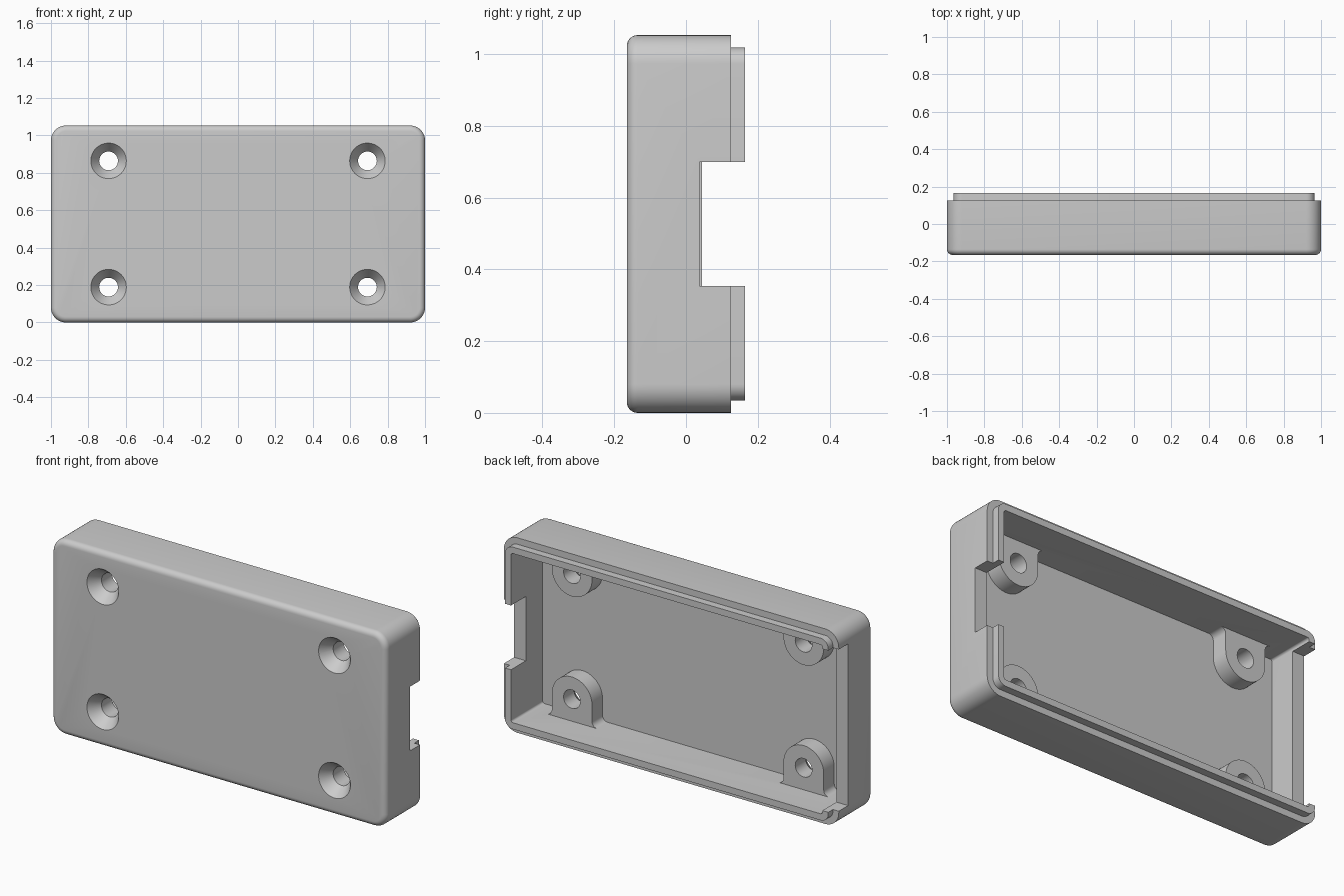
import bpy, bmesh, math
from mathutils import Vector

if "Cube" in bpy.data.objects:
    bpy.data.objects.remove(bpy.data.objects["Cube"])

HEIGHT = 1.053
MID = HEIGHT / 2
CORNER = 0.08
FILLET = 0.03
FRONT, SEAM, BACK, FLOOR = -0.165, 0.125, 0.165, -0.105
LIP, WALL = 0.035, 0.07

grey = bpy.data.materials.new("plain grey plastic")
grey.use_nodes = True
colour = (0.6, 0.6, 0.6, 1)
grey.diffuse_color = colour
grey.node_tree.nodes["Principled BSDF"].inputs["Base Color"].default_value = colour


def loft(name, rings):
    """Solid made by joining equal-sized rings of points, capped at both ends."""
    bm = bmesh.new()
    loops = [[bm.verts.new(p) for p in ring] for ring in rings]
    n = len(loops[0])
    for a, b in zip(loops, loops[1:]):
        for i in range(n):
            j = (i + 1) % n
            bm.faces.new((a[i], a[j], b[j], b[i]))
    bm.faces.new(loops[0][::-1])
    bm.faces.new(loops[-1])
    bmesh.ops.recalc_face_normals(bm, faces=bm.faces)
    mesh = bpy.data.meshes.new(name)
    bm.to_mesh(mesh)
    bm.free()
    mesh.materials.append(grey)
    obj = bpy.data.objects.new(name, mesh)
    bpy.context.collection.objects.link(obj)
    return obj


def rounded_rect(y, inset, steps=10):
    r = max(CORNER - inset, 0.012)
    w, h = 1 - inset - r, MID - inset - r
    points = []
    for k, (sx, sz) in enumerate([(1, 1), (-1, 1), (-1, -1), (1, -1)]):
        for i in range(steps + 1):
            a = (k + i / steps) * math.pi / 2
            points.append((sx * w + r * math.cos(a), y, MID + sz * h + r * math.sin(a)))
    return points


def circle(x, y, z, r, n=48):
    return [(x + r * math.cos(math.tau * i / n), y, z + r * math.sin(math.tau * i / n))
            for i in range(n)]


def box(name, lo, hi):
    (x0, y0, z0), (x1, y1, z1) = lo, hi
    return loft(name, [[(x0, y, z0), (x1, y, z0), (x1, y, z1), (x0, y, z1)]
                       for y in (y0, y1)])


def boss_profile(r=0.12, flare=0.03):
    """Half-round lug outline, flared where it meets the side wall."""
    base = WALL - lug_z
    half = [(r + flare, base - 0.025)]
    for i in range(7):
        a = math.pi / 2 * i / 6
        half.append((r + flare - flare * math.sin(a), base + flare - flare * math.cos(a)))
    half += [(r * math.cos(math.pi * i / 32), r * math.sin(math.pi * i / 32))
             for i in range(17)]
    return half + [(-u, v) for u, v in half[-2::-1]]


def combine(target, tool, operation):
    mod = target.modifiers.new(operation.lower(), 'BOOLEAN')
    mod.object, mod.operation, mod.solver = tool, operation, 'EXACT'
    bpy.context.view_layer.update()
    bpy.context.view_layer.objects.active = target
    bpy.ops.object.modifier_apply(modifier=mod.name)
    bpy.data.objects.remove(tool)


# Hollow shell: filleted front, stepped lip, open back
rings = []
for i in range(7):
    a = math.pi / 2 * i / 6
    rings.append(rounded_rect(FRONT + FILLET * (1 - math.sin(a)), FILLET * (1 - math.cos(a))))
rings.reverse()
rings.sort(key=lambda ring: ring[0][1])
for y, inset in [(SEAM, 0), (SEAM, LIP), (BACK, LIP), (BACK, WALL), (FLOOR, WALL)]:
    rings.append(rounded_rect(y, inset))
shell = loft("enclosure_shell", rings)

# Screw lugs inside, each joined to the nearest long wall
lug_x, lug_z = 0.692, 0.189
spots = [(sx * lug_x, MID + sz * (MID - lug_z), -sz) for sx in (1, -1) for sz in (1, -1)]
for x, z, up in spots:
    lug = loft("screw_lug", [[(x + u, y, z + up * v) for u, v in boss_profile()]
                             for y in (FLOOR - 0.02, -0.015)])
    combine(shell, lug, 'UNION')

# Countersunk screw holes
for x, z, up in spots:
    slope = (0.095 - 0.05) / 0.06
    drill = loft("screw_hole", [circle(x, FRONT - 0.02, z, 0.095 + slope * 0.02),
                                circle(x, FRONT + 0.06, z, 0.05),
                                circle(x, 0.1, z, 0.05)])
    combine(shell, drill, 'DIFFERENCE')

# Cable notch on one end, tall opening on the other
combine(shell, box("cable_notch", (0.85, 0.038, 0.353), (1.1, 0.3, 0.7)), 'DIFFERENCE')
combine(shell, box("end_opening", (-1.1, 0.045, 0.09), (-0.85, 0.3, HEIGHT - 0.09)), 'DIFFERENCE')

# Smooth the rounded surfaces, keep the edges crisp
bpy.ops.object.select_all(action='DESELECT')
shell.select_set(True)
bpy.context.view_layer.objects.active = shell
bpy.ops.object.shade_smooth_by_angle(angle=math.radians(30))
